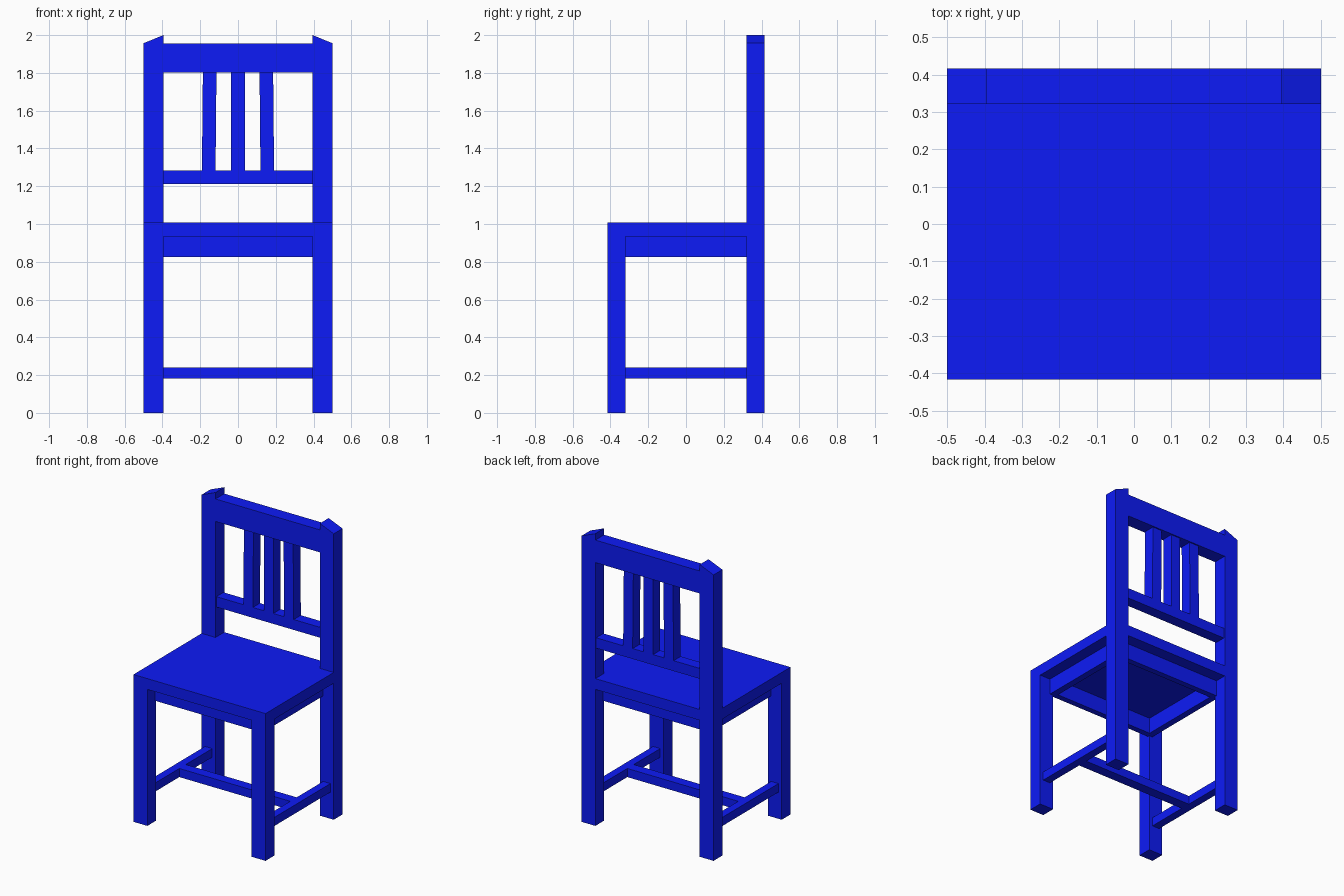
import bpy

if "Cube" in bpy.data.objects:
    bpy.data.objects.remove(bpy.data.objects["Cube"])

paint = bpy.data.materials.new("blue_paint")
paint.diffuse_color = (0.004, 0.011, 0.93, 1)
paint.use_nodes = True
paint.node_tree.nodes["Principled BSDF"].inputs["Base Color"].default_value = paint.diffuse_color

QUADS = [(0, 3, 2, 1), (4, 5, 6, 7), (0, 1, 5, 4), (1, 2, 6, 5), (2, 3, 7, 6), (3, 0, 4, 7)]


def box(name, x, y, z, top_left=None, top_right=None, lean=0):
    """Box from (min, max) ranges; optional top heights per side and sideways lean of the top."""
    zl = z[1] if top_left is None else top_left
    zr = z[1] if top_right is None else top_right
    (x0, x1), (y0, y1) = sorted(x), sorted(y)
    verts = [(x0, y0, z[0]), (x1, y0, z[0]), (x1, y1, z[0]), (x0, y1, z[0]),
             (x0 + lean, y0, zl), (x1 + lean, y0, zr), (x1 + lean, y1, zr), (x0 + lean, y1, zl)]
    mesh = bpy.data.meshes.new(name)
    mesh.from_pydata(verts, [], QUADS)
    mesh.materials.append(paint)
    obj = bpy.data.objects.new(name, mesh)
    bpy.context.collection.objects.link(obj)
    return obj


W, D = 0.5, 0.416            # outer half width and half depth
LX, LY = 0.395, 0.321        # inner faces of the legs
SEAT = (0.934, 1.008)

# Seat slab
box("seat", (-W, W), (-D, D), SEAT)

for s, side in ((-1, "left"), (1, "right")):
    # Legs
    box(f"front_leg_{side}", (s * LX, s * W), (-D, -LY), (0, SEAT[0]))
    box(f"back_leg_{side}", (s * LX, s * W), (LY, D), (0, SEAT[0]))
    # Back posts with tops rising toward the middle
    outer, inner = 1.957, 2.0
    box(f"back_post_{side}", (s * LX, s * W), (LY, D), (SEAT[1], 2),
        top_left=outer if s < 0 else inner, top_right=inner if s < 0 else outer)
    # Side apron and side stretcher
    box(f"side_apron_{side}", (s * 0.375, s * 0.42), (-LY, LY), (0.826, SEAT[0]))
    box(f"side_stretcher_{side}", (s * 0.42, s * 0.475), (-LY, LY), (0.182, 0.241))

# Front and back aprons
for s, end in ((-1, "front"), (1, "back")):
    box(f"{end}_apron", (-LX, LX), (s * 0.295, s * 0.335), (0.826, SEAT[0]))

# Cross stretcher between the side stretchers
box("cross_stretcher", (-0.42, 0.42), (-0.035, 0.035), (0.182, 0.241))

# Backrest rails
box("top_rail", (-LX, LX), (LY, D), (1.802, 1.956))
box("lower_rail", (-LX, LX), (0.33, 0.407), (1.213, 1.284))

# Slats, outer ones leaning slightly inward
for i in (-1, 0, 1):
    c = i * 0.155
    box(f"slat_{i + 2}", (c - 0.036, c + 0.036), (0.33, 0.407), (1.284, 1.802), lean=-i * 0.005)
